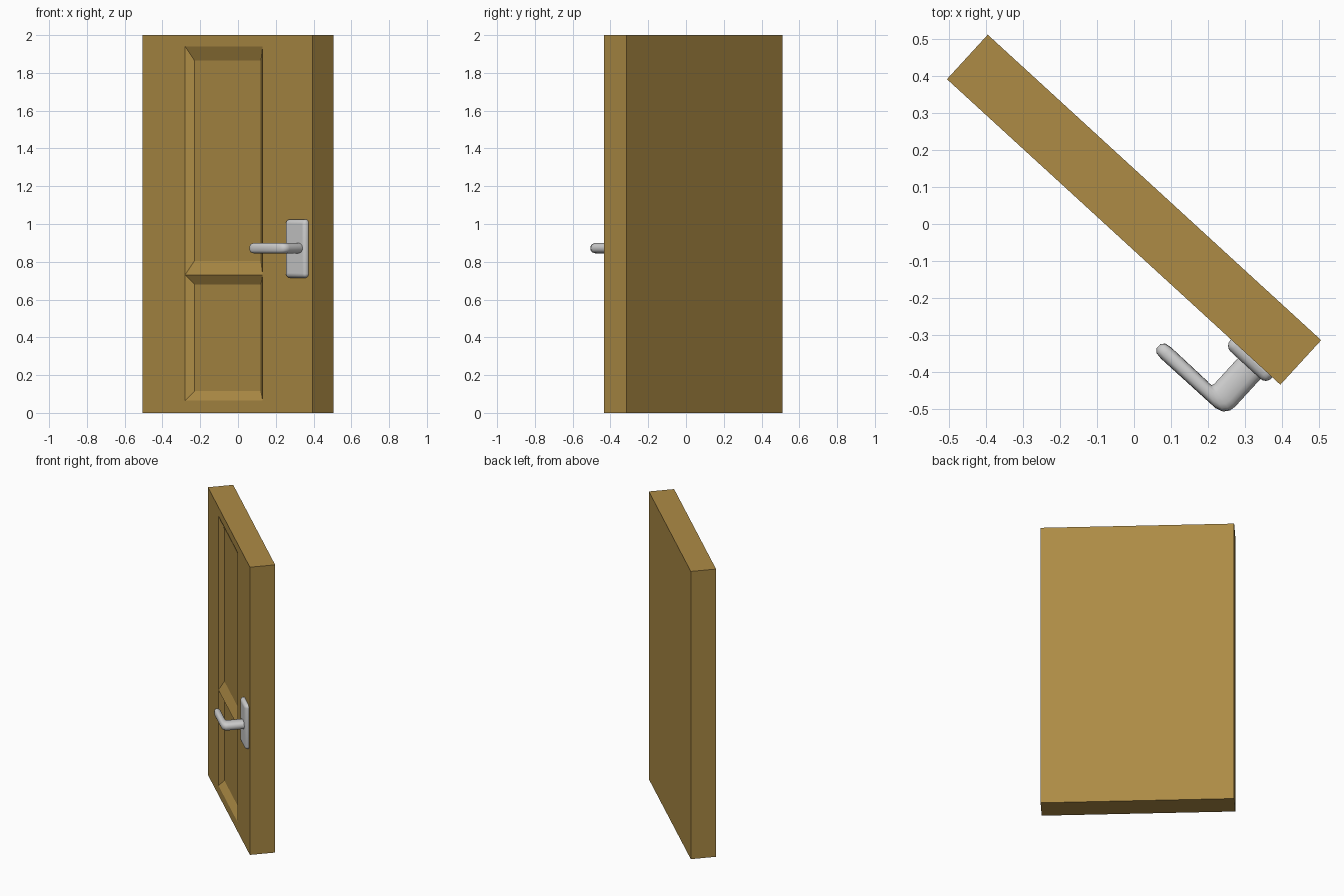
import bpy, bmesh, math
from mathutils import Matrix, Vector

if "Cube" in bpy.data.objects:
    bpy.data.objects.remove(bpy.data.objects["Cube"])

# Door frame: local x runs along the width, local y into the door, front face at y = 0
ANGLE = math.radians(-42.5)
FRAME = Matrix.Translation((-0.505, 0.391, 0)) @ Matrix.Rotation(ANGLE, 4, 'Z')
WIDTH, THICK, HEIGHT = 1.221, 0.163, 2.0

wood = bpy.data.materials.new("wood")
wood.diffuse_color = (0.42, 0.26, 0.06, 1)
wood.use_nodes = True
wood.node_tree.nodes["Principled BSDF"].inputs["Base Color"].default_value = wood.diffuse_color


def finish(bm, name, mat=None):
    bmesh.ops.recalc_face_normals(bm, faces=bm.faces)
    me = bpy.data.meshes.new(name)
    bm.to_mesh(me)
    bm.free()
    ob = bpy.data.objects.new(name, me)
    bpy.context.collection.objects.link(ob)
    ob.matrix_world = FRAME
    if mat:
        me.materials.append(mat)
    return ob


def smooth(ob, angle):
    bpy.ops.object.select_all(action='DESELECT')
    ob.select_set(True)
    bpy.context.view_layer.objects.active = ob
    bpy.ops.object.shade_smooth_by_angle(angle=math.radians(angle))


# Door slab: front grid with two sunken panels, then extruded back and closed
xs = [0, 0.305, 0.862, WIDTH]
zs = [0, 0.065, 0.73, 1.94, HEIGHT]
panels = {(1, 1): 0.05, (1, 2): 0.075}
bm = bmesh.new()
grid = [[bm.verts.new((x, 0, z)) for z in zs] for x in xs]
for i in range(3):
    for j in range(4):
        ring = [grid[i][j], grid[i + 1][j], grid[i + 1][j + 1], grid[i][j + 1]]
        if (i, j) not in panels:
            bm.faces.new(ring)
            continue
        dx, dz, depth = 0.04, panels[i, j], 0.03
        signs = [(1, 1), (-1, 1), (-1, -1), (1, -1)]
        inner = [bm.verts.new(v.co + Vector((sx * dx, depth, sz * dz)))
                 for v, (sx, sz) in zip(ring, signs)]
        bm.faces.new(inner)
        for k in range(4):
            n = (k + 1) % 4
            bm.faces.new((ring[k], ring[n], inner[n], inner[k]))
border = [e for e in bm.edges if e.is_boundary]
geom = bmesh.ops.extrude_edge_only(bm, edges=border)["geom"]
bmesh.ops.translate(bm, vec=(0, THICK, 0),
                    verts=[g for g in geom if isinstance(g, bmesh.types.BMVert)])
bmesh.ops.contextual_create(bm, geom=[g for g in geom if isinstance(g, bmesh.types.BMEdge) and g.is_boundary])
finish(bm, "door_slab", wood)

# Handle plate: rounded rectangle partly sunk into the slab
bm = bmesh.new()
bmesh.ops.create_cube(bm, size=1, matrix=Matrix.Translation((1.116, 0, 0.87))
                      @ Matrix.Diagonal((0.152, 0.05, 0.31, 1)))
plate = finish(bm, "handle_plate")
bev = plate.modifiers.new("bevel", 'BEVEL')
bev.width, bev.segments = 0.022, 4
smooth(plate, 60)

# Lever: oval rings lofted along the stem, around the corner and out to the tip
# each row: inner point (x, out), outer point (x, out), half height
rings = [
    ((1.088, 0.000), (1.171, 0.000), 0.028),
    ((1.088, 0.118), (1.171, 0.125), 0.028),
    ((1.085, 0.126), (1.168, 0.143), 0.028),
    ((1.078, 0.127), (1.156, 0.158), 0.028),
    ((1.062, 0.126), (1.135, 0.165), 0.028),
    ((0.935, 0.125), (0.935, 0.166), 0.028),
    ((0.917, 0.128), (0.917, 0.163), 0.023),
    ((0.908, 0.138), (0.908, 0.153), 0.012),
]
N = 16
bm = bmesh.new()
loops = []
for a, b, h in rings:
    a, b = Vector((a[0], -a[1], 0)), Vector((b[0], -b[1], 0))
    mid, half = (a + b) / 2, (b - a) / 2
    loop = []
    for k in range(N):
        t = 2 * math.pi * k / N
        c, s = (math.copysign(abs(f) ** 0.8, f) for f in (math.cos(t), math.sin(t)))
        loop.append(bm.verts.new(mid + half * c + Vector((0, 0, 0.872 + h * s))))
    loops.append(loop)
for p, q in zip(loops, loops[1:]):
    for k in range(N):
        n = (k + 1) % N
        bm.faces.new((p[k], p[n], q[n], q[k]))
bm.faces.new(loops[0])
bm.faces.new(loops[-1])
smooth(finish(bm, "handle_lever"), 50)
